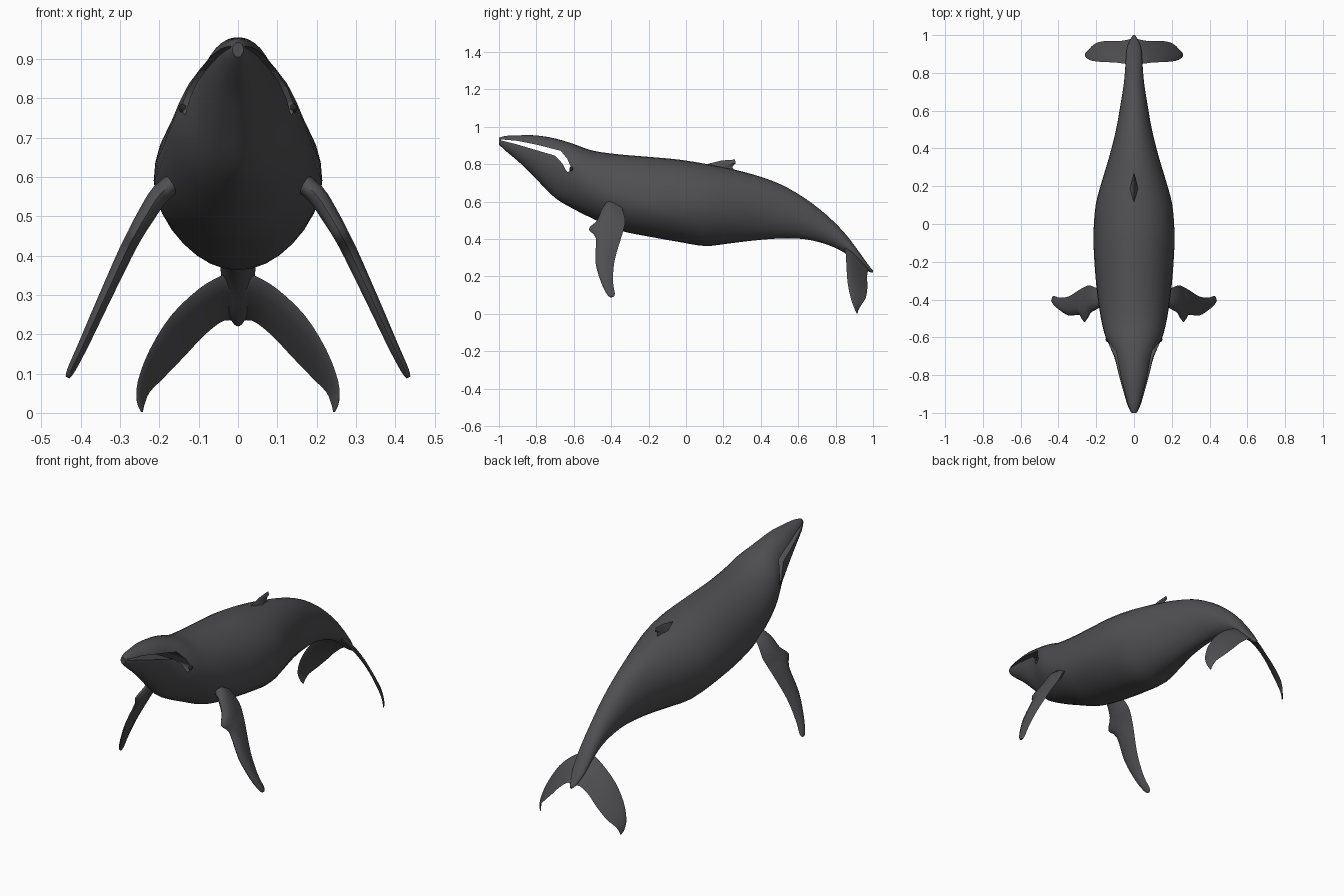
import bpy, bmesh, math
from mathutils import Vector

if "Cube" in bpy.data.objects:
    bpy.data.objects.remove(bpy.data.objects["Cube"])


def material(name, rgb):
    m = bpy.data.materials.new(name)
    m.diffuse_color = (*rgb, 1)
    m.use_nodes = True
    m.node_tree.nodes["Principled BSDF"].inputs["Base Color"].default_value = m.diffuse_color
    return m


SKIN = material("charcoal skin", (0.08, 0.077, 0.083))
EYE = material("dark eye", (0.02, 0.02, 0.022))


def loft(name, rings, mat=SKIN):
    """Skin a list of equal-length point rings and cap both ends."""
    bm = bmesh.new()
    rows = [[bm.verts.new(p) for p in r] for r in rings]
    n = len(rows[0])
    for a, b in zip(rows, rows[1:]):
        for i in range(n):
            j = (i + 1) % n
            bm.faces.new((a[i], a[j], b[j], b[i]))
    bm.faces.new(rows[0])
    bm.faces.new(rows[-1])
    bmesh.ops.recalc_face_normals(bm, faces=bm.faces)
    me = bpy.data.meshes.new(name)
    bm.to_mesh(me)
    bm.free()
    ob = bpy.data.objects.new(name, me)
    bpy.context.collection.objects.link(ob)
    me.materials.append(mat)
    return ob


def activate(ob):
    bpy.ops.object.select_all(action='DESELECT')
    ob.select_set(True)
    bpy.context.view_layer.objects.active = ob


def smooth(ob, angle=40):
    activate(ob)
    bpy.ops.object.shade_smooth_by_angle(angle=math.radians(angle))


def mirror(ob):
    ob.modifiers.new("mirror", 'MIRROR').use_mirror_merge = False


def refine(rows, steps):
    """Catmull-Rom interpolation through rows of numbers."""
    out = []
    for k in range(len(rows) - 1):
        p0, p1 = rows[max(k - 1, 0)], rows[k]
        p2, p3 = rows[k + 1], rows[min(k + 2, len(rows) - 1)]
        for s in range(steps):
            t = s / steps
            out.append([0.5 * (2 * b + (c - a) * t + (2 * a - 5 * b + 4 * c - d) * t * t
                               + (3 * b - a - 3 * c + d) * t ** 3)
                        for a, b, c, d in zip(p0, p1, p2, p3)])
    out.append(list(rows[-1]))
    return out


# Body stations: y, top z, widest z, bottom z, half width
STATIONS = [
    (-1.00, .942, .925, .905, .014), (-.96, .952, .915, .868, .034),
    (-.88, .955, .89, .80, .058), (-.80, .954, .865, .72, .080),
    (-.70, .938, .81, .62, .106), (-.60, .908, .75, .56, .150),
    (-.50, .873, .69, .51, .175), (-.36, .853, .63, .447, .196),
    (-.18, .838, .595, .41, .211), (-.04, .825, .59, .385, .214),
    (.10, .803, .585, .363, .203), (.22, .780, .58, .375, .172),
    (.36, .745, .575, .392, .130), (.50, .695, .55, .403, .095),
    (.63, .622, .51, .400, .072), (.75, .530, .45, .372, .053),
    (.85, .430, .375, .325, .045), (.93, .325, .295, .260, .038),
    (.98, .255, .24, .225, .018), (1.00, .232, .226, .22, .005)]


def body_ring(st, n=32):
    y, top, mid, bot, w = st
    ring = []
    for i in range(n):
        a = 2 * math.pi * i / n
        c, s = math.cos(a), math.sin(a)
        # slightly keeled belly
        x = w * c * (1 - 0.10 * max(-s, 0) ** 2)
        ring.append((x, y, mid + s * ((top - mid) if s > 0 else (mid - bot))))
    return ring


body = loft("body", [body_ring(s) for s in refine(STATIONS, 3)])

# Mouth opening: upper and lower edge of the curved slot (y, z)
MOUTH = [((-.990, .933), (-.990, .928)), ((-.90, .925), (-.91, .908)),
         ((-.80, .905), (-.81, .878)), ((-.67, .872), (-.70, .846)),
         ((-.635, .830), (-.66, .803)), ((-.618, .790), (-.640, .765)),
         ((-.624, .764), (-.632, .757))]
cutter = loft("mouth_cutter", [[(-.3, *u), (.3, *u), (.3, *d), (-.3, *d)] for u, d in MOUTH])
cutter.hide_render = True
cut = body.modifiers.new("mouth", 'BOOLEAN')
cut.operation = 'DIFFERENCE'
cut.solver = 'EXACT'
cut.object = cutter
activate(body)
bpy.ops.object.modifier_apply(modifier=cut.name)
bpy.data.objects.remove(cutter)
smooth(body)


def fin(name, rows, steps=3):
    """Loft lens-shaped sections; row = lead xyz, trail xyz, thickness."""
    rows = refine(rows, steps)
    lens = [(0, 0), (.08, .6), (.3, 1), (.65, .65), (1, 0),
            (.65, -.65), (.3, -1), (.08, -.6)]
    rings = []
    for k, r in enumerate(rows):
        lead, trail = Vector(r[:3]), Vector(r[3:6])
        a, b = rows[max(k - 1, 0)], rows[min(k + 1, len(rows) - 1)]
        span = Vector([b[i] + b[i + 3] - a[i] - a[i + 3] for i in range(3)])
        nrm = (trail - lead).cross(span).normalized() * r[6] / 2
        rings.append([lead.lerp(trail, s) + nrm * h for s, h in lens])
    ob = loft(name, rings)
    smooth(ob, 50)
    mirror(ob)
    return ob


# Flippers: x, z, leading y, trailing y, thickness
FLIPPER = [(.14, .60, -.42, -.35, .05), (.195, .56, -.45, -.34, .05),
           (.235, .50, -.475, -.325, .045), (.262, .453, -.52, -.333, .04),
           (.287, .405, -.482, -.347, .038), (.345, .28, -.485, -.383, .032),
           (.395, .17, -.455, -.390, .026), (.425, .108, -.425, -.380, .02),
           (.434, .090, -.408, -.390, .01)]
fin("flipper", [(x, a, z, x, b, z, t) for x, z, a, b, t in FLIPPER])

# Tail flukes: leading edge xyz, trailing edge xyz, thickness
fin("tail_fluke", [
    (0, .845, .365, 0, .985, .228, .03), (.045, .848, .348, .035, .975, .235, .026),
    (.10, .855, .315, .085, .968, .198, .02), (.17, .858, .248, .135, .970, .145, .016),
    (.225, .865, .160, .19, .962, .088, .013), (.255, .882, .080, .225, .940, .052, .011),
    (.257, .900, .030, .238, .922, .020, .009), (.246, .913, .002, .242, .917, .002, .005)])

# Dorsal fin: half width, front y, rear y, height
smooth(loft("dorsal_fin", [
    [(0, f, z + .02), (w, (f + r) / 2, z), (0, r, z), (-w, (f + r) / 2, z)]
    for w, f, r, z in [(.035, .05, .27, .755), (.022, .12, .247, .783),
                       (.012, .19, .258, .80), (.003, .262, .270, .805)]]), 50)

# Eyes
bpy.ops.mesh.primitive_uv_sphere_add(segments=16, ring_count=8, radius=.012,
                                     location=(0, 0, 0))
eye = bpy.context.object
eye.name = "eye"
for v in eye.data.vertices:
    v.co += Vector((.139, -.612, .775))
eye.data.materials.append(EYE)
smooth(eye)
mirror(eye)
